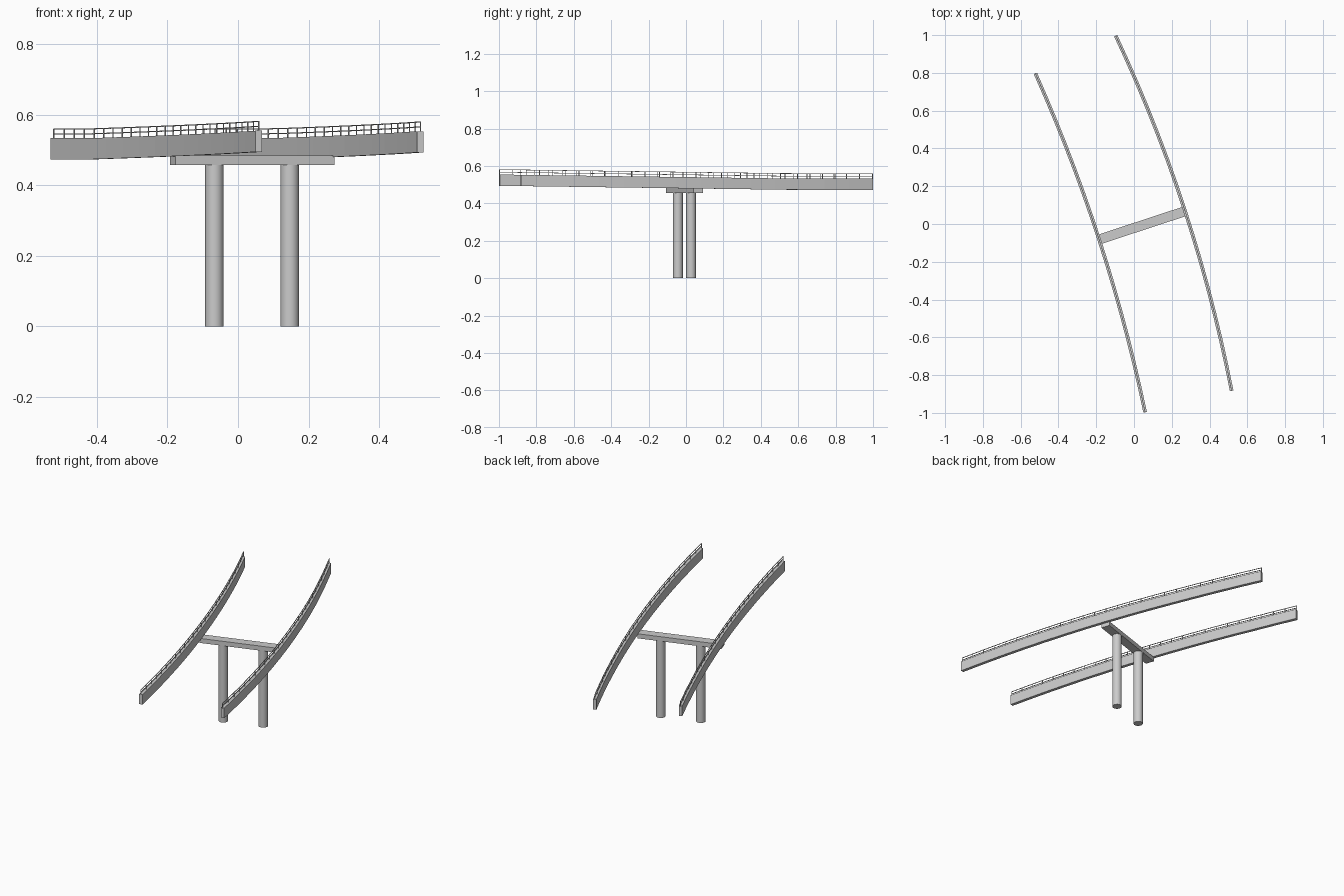
import bpy, bmesh, math
from mathutils import Vector

if "Cube" in bpy.data.objects:
    bpy.data.objects.remove(bpy.data.objects["Cube"])

GIRDER_H, GIRDER_W = 0.06, 0.019
RAIL_T = 0.003
POSTS = 26


def deck_z(y):
    # underside height: level at the back, then rising towards the front
    return 0.473 + 0.0138 * max(0.0, 0.55 - y)


def path(start, end, sag, n):
    # shallow bow in plan between two ends; returns (point, sideways direction)
    a, b = Vector(start), Vector(end)
    d = (b - a).normalized()
    side = Vector((-d.y, d.x))
    ctrl = (a + b) / 2 + side * sag * 2
    out = []
    for i in range(n + 1):
        t = i / n
        p = a * (1 - t) ** 2 + ctrl * 2 * t * (1 - t) + b * t * t
        tan = ((ctrl - a) * (1 - t) + (b - ctrl) * t).normalized()
        out.append((Vector((p.x, p.y, deck_z(p.y))), Vector((-tan.y, tan.x, 0))))
    return out


def sweep(bm, pts, w, z0, z1):
    # rectangular section swept along the path
    rings = []
    for p, s in pts:
        rings.append([bm.verts.new(p + s * (u * w / 2) + Vector((0, 0, z)))
                      for u, z in ((-1, z0), (1, z0), (1, z1), (-1, z1))])
    for r, q in zip(rings, rings[1:]):
        for k in range(4):
            m = (k + 1) % 4
            bm.faces.new((r[k], r[m], q[m], q[k]))
    bm.faces.new(rings[0])
    bm.faces.new(rings[-1])


def finish(name, bm):
    bmesh.ops.recalc_face_normals(bm, faces=bm.faces)
    me = bpy.data.meshes.new(name)
    bm.to_mesh(me)
    bm.free()
    ob = bpy.data.objects.new(name, me)
    bpy.context.collection.objects.link(ob)
    return ob


def edge_girder(label, start, end, sag):
    pts = path(start, end, sag, 14)
    bm = bmesh.new()
    sweep(bm, pts, GIRDER_W, 0, GIRDER_H)
    finish(label + "_girder", bm)

    # railing: top rail, middle rail and upright posts
    bm = bmesh.new()
    for h in (0.0265, 0.0125):
        sweep(bm, pts, RAIL_T, GIRDER_H + h - RAIL_T / 2, GIRDER_H + h + RAIL_T / 2)
    for p, s in path(start, end, sag, POSTS):
        along = Vector((-s.y, s.x, 0)) * RAIL_T / 2
        sweep(bm, [(p - along, s), (p + along, s)], RAIL_T, GIRDER_H - 0.002, GIRDER_H + 0.0265)
    finish(label + "_railing", bm)


edge_girder("left", (-0.522, 0.797), (0.059, -0.997), 0.05)
edge_girder("right", (-0.097, 0.997), (0.517, -0.883), 0.061)

# cross beam carrying both girders
angle = math.radians(18.2)
centre = Vector((0.04, -0.008, 0))
axis = Vector((math.cos(angle), math.sin(angle), 0))
bpy.ops.mesh.primitive_cube_add(size=1, location=centre + Vector((0, 0, 0.47)),
                                rotation=(0, 0, angle))
beam = bpy.context.object
beam.name = "cross_beam"
beam.scale = (0.474, 0.052, 0.027)

# round columns
for label, d in (("left", -0.1125), ("right", 0.1125)):
    bpy.ops.mesh.primitive_cylinder_add(vertices=24, radius=0.026, depth=0.458,
                                        location=centre + axis * d + Vector((0, 0, 0.229)))
    bpy.context.object.name = label + "_column"
    bpy.ops.object.shade_smooth_by_angle()
